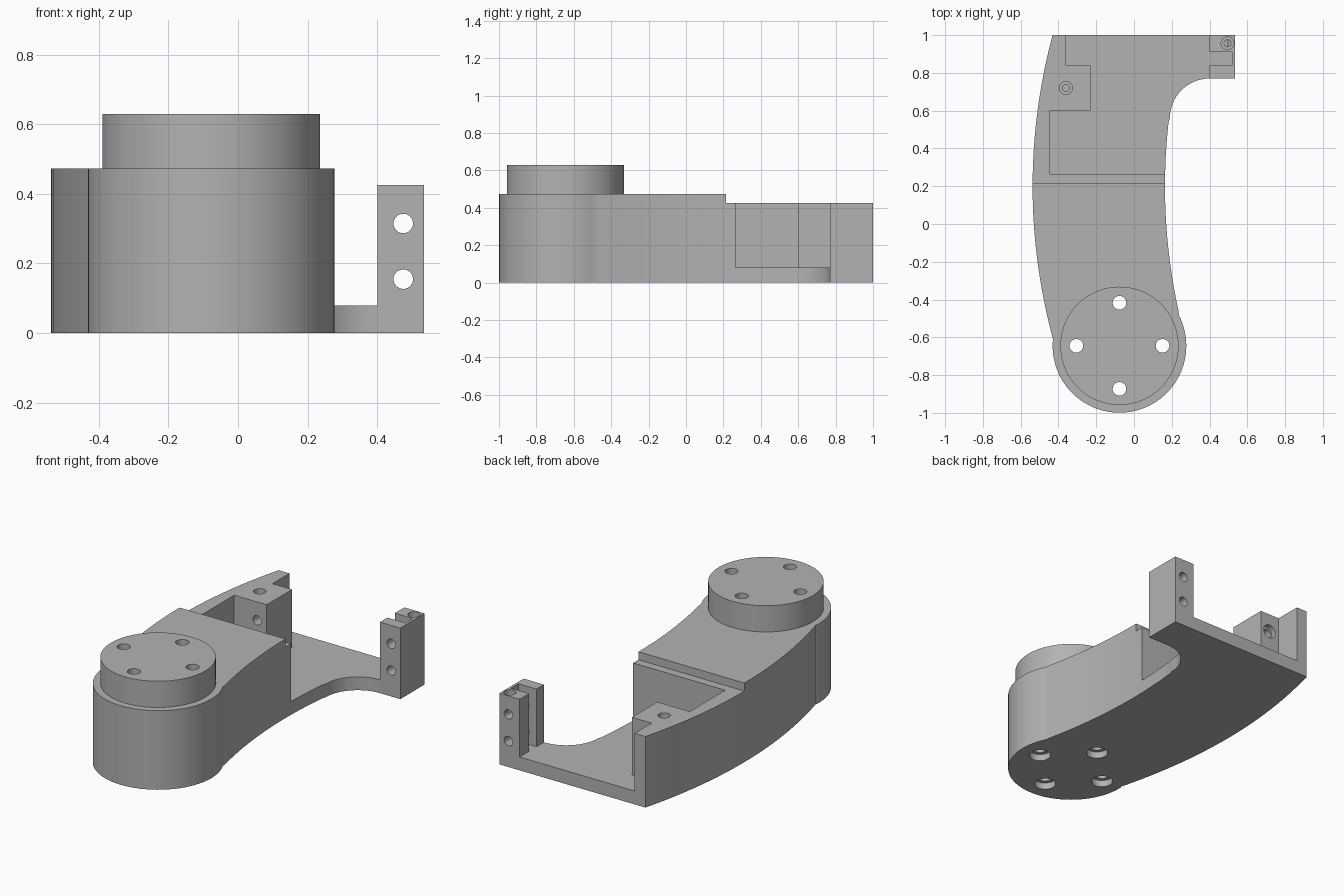
import bpy, bmesh
from math import sin, cos, radians
from mathutils import Matrix

old = bpy.data.objects.get("Cube")
if old:
    bpy.data.objects.remove(old)

grey = bpy.data.materials.new("plain grey")
grey.use_nodes = True
grey.diffuse_color = (0.45, 0.45, 0.45, 1)
grey.node_tree.nodes["Principled BSDF"].inputs["Base Color"].default_value = (0.45, 0.45, 0.45, 1)


def finish(name, bm):
    bmesh.ops.recalc_face_normals(bm, faces=bm.faces[:])
    mesh = bpy.data.meshes.new(name)
    bm.to_mesh(mesh)
    bm.free()
    mesh.materials.append(grey)
    ob = bpy.data.objects.new(name, mesh)
    bpy.context.collection.objects.link(ob)
    return ob


def prism(name, points, z0, z1):
    bm = bmesh.new()
    face = bm.faces.new([bm.verts.new((x, y, z0)) for x, y in points])
    top = bmesh.ops.extrude_face_region(bm, geom=[face])["geom"]
    bmesh.ops.translate(bm, vec=(0, 0, z1 - z0),
                        verts=[v for v in top if isinstance(v, bmesh.types.BMVert)])
    return finish(name, bm)


def box(name, x0, x1, y0, y1, z0, z1):
    return prism(name, [(x0, y0), (x1, y0), (x1, y1), (x0, y1)], z0, z1)


def cylinder(name, radius, base, length, axis="Z", sides=32):
    bm = bmesh.new()
    turn = Matrix.Rotation(radians(-90), 4, "X") if axis == "Y" else Matrix()
    place = Matrix.Translation(base) @ turn @ Matrix.Translation((0, 0, length / 2))
    bmesh.ops.create_cone(bm, cap_ends=True, segments=sides, radius1=radius,
                          radius2=radius, depth=length, matrix=place)
    return finish(name, bm)


def combine(target, tool, operation="DIFFERENCE"):
    mod = target.modifiers.new("combine", "BOOLEAN")
    mod.operation, mod.solver, mod.object = operation, "EXACT", tool
    bpy.context.view_layer.objects.active = target
    bpy.ops.object.modifier_apply(modifier=mod.name)
    bpy.data.objects.remove(tool)


def drill(radius, base, length, axis="Z"):
    combine(body, cylinder("drill", radius, base, length, axis))


def bow(x, y):
    # shallow curve shared by both long sides
    return (x + (y - 0.2) ** 2 / 6.08, y)


def arc(cx, cy, r, a0, a1, n):
    angles = [radians(a0 + (a1 - a0) * i / n) for i in range(n + 1)]
    return [(cx + r * cos(a), cy + r * sin(a)) for a in angles]


# curved arm outline: outer side, round end, inner side, fillet, rear corner
CX, CY = -0.077, -0.645
outline = [bow(-0.537, 1 - 1.62 * i / 24) for i in range(25)]
outline += arc(CX, CY, 0.354, 177, 387, 48)
outline += [bow(0.164, -0.46 + 1.0 * i / 18) for i in range(19)]
outline += arc(0.40, 0.56, 0.21, 180, 90, 16)
outline += [(0.535, 0.77), (0.535, 1)]
body = prism("curved_arm_bracket", outline, 0, 0.473)

# lowered rear step, open pocket and slot in the rear post
combine(body, box("step", -1, 1, 0.215, 1.2, 0.425, 0.7))
pocket = [(-0.445, 0.265), (0.401, 0.265), (0.401, 1.2), (-0.36, 1.2),
          (-0.36, 0.84), (-0.23, 0.84), (-0.23, 0.6), (-0.445, 0.6)]
combine(body, prism("pocket", pocket, 0.08, 0.7))
combine(body, box("slot", 0.3, 0.52, 0.84, 0.91, 0.08, 0.7))

# round boss on the front end
combine(body, cylinder("boss", 0.313, (CX, CY, 0.4), 0.23, sides=72), "UNION")

# four through holes with wider mouths underneath
for dx, dy in ((1, 0), (-1, 0), (0, 1), (0, -1)):
    x, y = CX + 0.228 * dx, CY + 0.228 * dy
    drill(0.036, (x, y, -0.1), 0.9)
    drill(0.06, (x, y, -0.1), 0.14)

# paired horizontal screw holes through the post and the block
for z in (0.155, 0.315):
    drill(0.028, (0.475, 0.7, z), 0.4, "Y")
    drill(0.028, (-0.293, 0.5, z), 0.4, "Y")
    drill(0.042, (-0.293, 0.81, z), 0.1, "Y")

# stepped blind holes in the tops of the post and the block
for x, y in ((0.495, 0.957), (-0.36, 0.72)):
    drill(0.034, (x, y, 0.375), 0.2)
    drill(0.018, (x, y, 0.3), 0.2)

bpy.ops.object.select_all(action="DESELECT")
body.select_set(True)
bpy.context.view_layer.objects.active = body
bpy.ops.object.shade_smooth_by_angle(angle=radians(30))
